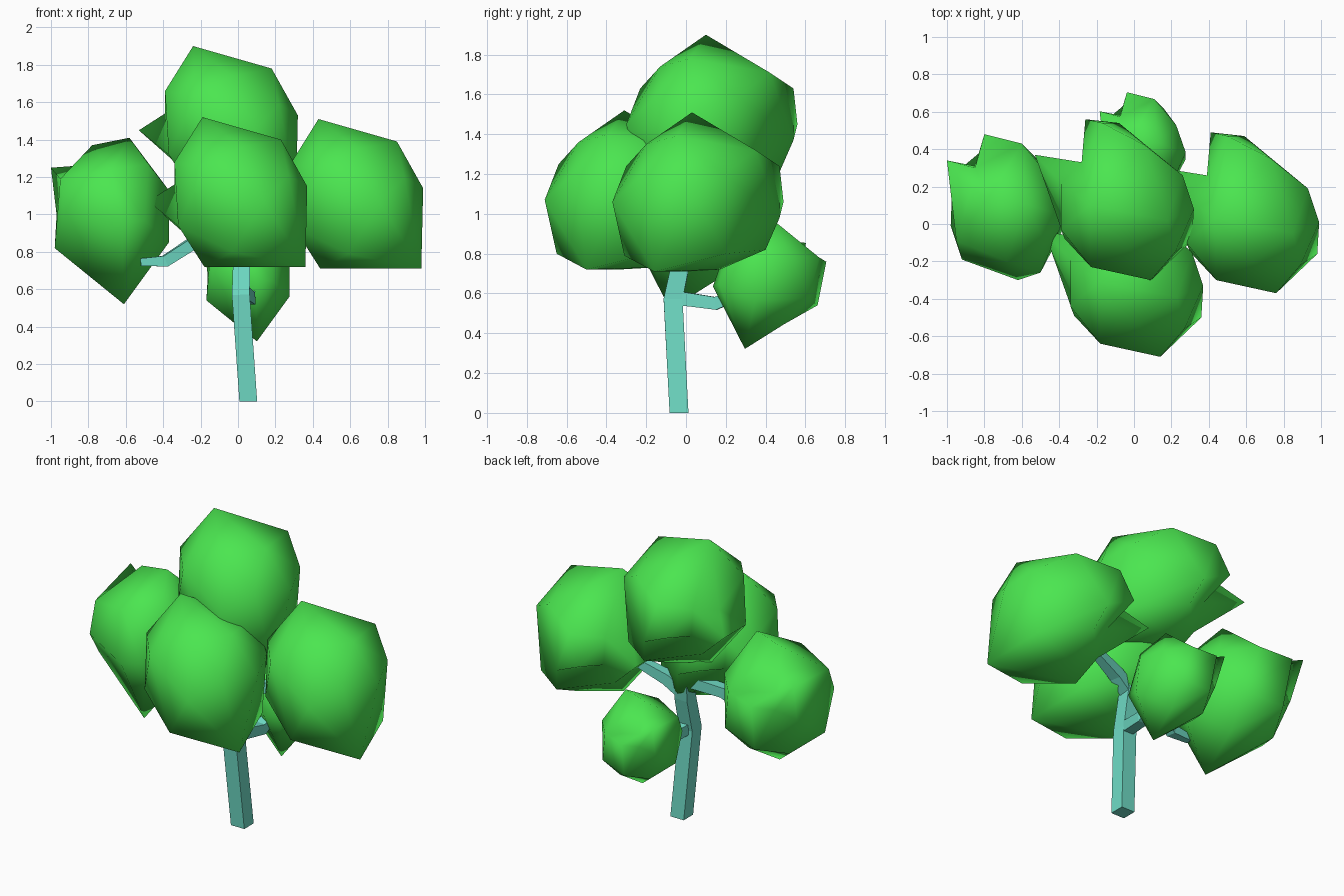
import bpy, bmesh
from mathutils import Vector

if "Cube" in bpy.data.objects:
    bpy.data.objects.remove(bpy.data.objects["Cube"])


def material(name, rgb):
    m = bpy.data.materials.new(name)
    m.diffuse_color = (*rgb, 1)
    m.use_nodes = True
    m.node_tree.nodes["Principled BSDF"].inputs["Base Color"].default_value = m.diffuse_color
    return m


GREEN = material("leaf_green", (0.07, 0.79, 0.08))
TEAL = material("bark_teal", (0.16, 0.71, 0.56))


def finish(bm, name, mat, smooth):
    bmesh.ops.recalc_face_normals(bm, faces=bm.faces)
    me = bpy.data.meshes.new(name)
    bm.to_mesh(me)
    bm.free()
    me.materials.append(mat)
    for p in me.polygons:
        p.use_smooth = smooth
    ob = bpy.data.objects.new(name, me)
    bpy.context.collection.objects.link(ob)
    return ob


def clump(name, points, centre, scale=1):
    """Ragged ball: join the directions as a sphere, then pull out each corner."""
    bm = bmesh.new()
    target = {}
    for p in points:
        v = bm.verts.new(Vector(p).normalized())
        target[v] = Vector(p)
    bmesh.ops.convex_hull(bm, input=bm.verts[:])
    for v, p in target.items():
        v.co = p
    ob = finish(bm, name, GREEN, True)
    ob.location = centre
    ob.scale = (scale,) * 3


def beam(name, path, widths, ref):
    """Square beam swept along a path."""
    bm = bmesh.new()
    pts = [Vector(p) for p in path]
    rings = []
    for i, p in enumerate(pts):
        d = (pts[min(i + 1, len(pts) - 1)] - pts[max(i - 1, 0)]).normalized()
        if i == 0 and ref == "Y":
            d = Vector((0, 0, 1))          # flat foot on the ground
        a = d.cross(Vector((0, 1, 0) if ref == "Y" else (0, 0, 1))).normalized()
        b = d.cross(a)
        h = widths[i] / 2
        rings.append([bm.verts.new(p + a * h * s + b * h * t)
                      for s, t in ((-1, -1), (1, -1), (1, 1), (-1, 1))])
    for r, q in zip(rings, rings[1:]):
        for k in range(4):
            n = (k + 1) % 4
            bm.faces.new((r[k], r[n], q[n], q[k]))
    bm.faces.new(rings[0])
    bm.faces.new(rings[-1])
    finish(bm, name, TEAL, False)


# Corners of the wide leaf clump and of the drooping leaf clump
wide = [(-.21, -.02, .41), (.21, -.10, .29), (.35, -.04, .04), (.34, -.21, -.39),
        (.12, -.42, -.04), (-.20, -.35, .14), (-.20, -.05, -.39), (0, .12, -.38),
        (-.34, -.20, -.17), (-.36, -.15, .17), (-.50, .25, -.04), (-.25, .21, .06),
        (-.23, .20, -.12), (-.23, .44, -.04), (-.14, .42, .14), (-.05, .42, -.12),
        (.09, .30, .22), (.29, .14, .10), (0, .35, -.28), (.25, .15, -.30),
        (-.05, -.36, -.31), (0, -.25, .25), (-.36, .10, .05), (.25, -.27, .10),
        (-.24, .10, -.27)]
droop = [(.10, .02, .44), (-.10, .05, .40), (-.19, .10, .29), (-.32, .25, .28),
         (-.30, -.10, -.15), (.07, -.17, -.45), (.31, -.10, -.12), (.31, -.05, .16),
         (-.12, .39, .15), (.08, .34, .18), (.15, .27, -.10), (.18, -.35, 0),
         (.06, -.39, -.02), (-.24, -.28, .05), (-.27, -.18, .22), (-.10, .33, -.15),
         (0, -.29, .27), (-.17, .21, .19), (.20, -.18, .30), (-.20, .12, -.23),
         (.10, .10, -.28), (.24, .15, .18), (-.29, .17, .03), (-.17, .22, .08)]

# Foliage
clump("top_leaves", wide, (-.03, .12, 1.49))
clump("front_leaves", wide, (.02, -.29, 1.11))
clump("right_leaves", wide, (.64, .05, 1.10))
clump("left_leaves", droop, (-.68, .09, .97))
clump("back_leaves", droop, (.05, .42, .65), .73)

# Trunk and branches
beam("trunk", [(.055, -.035, 0), (.015, -.065, .57), (.02, -.02, .78), (-.02, .06, 1.3)],
     [.095, .095, .09, .06], "Y")
beam("left_branch", [(.01, -.01, .90), (-.22, -.07, .86), (-.39, -.12, .75), (-.52, -.12, .745)],
     [.07, .065, .06, .04], "Z")
beam("right_branch", [(.01, -.02, .80), (.13, .0, .88), (.34, .04, .96)],
     [.075, .07, .05], "Z")
beam("front_branch", [(.01, -.01, .82), (.02, -.16, .90), (.02, -.30, 1.05)],
     [.07, .065, .05], "Z")
beam("back_branch", [(.02, -.06, .58), (.06, .15, .55), (.06, .36, .64)],
     [.07, .065, .05], "Z")
